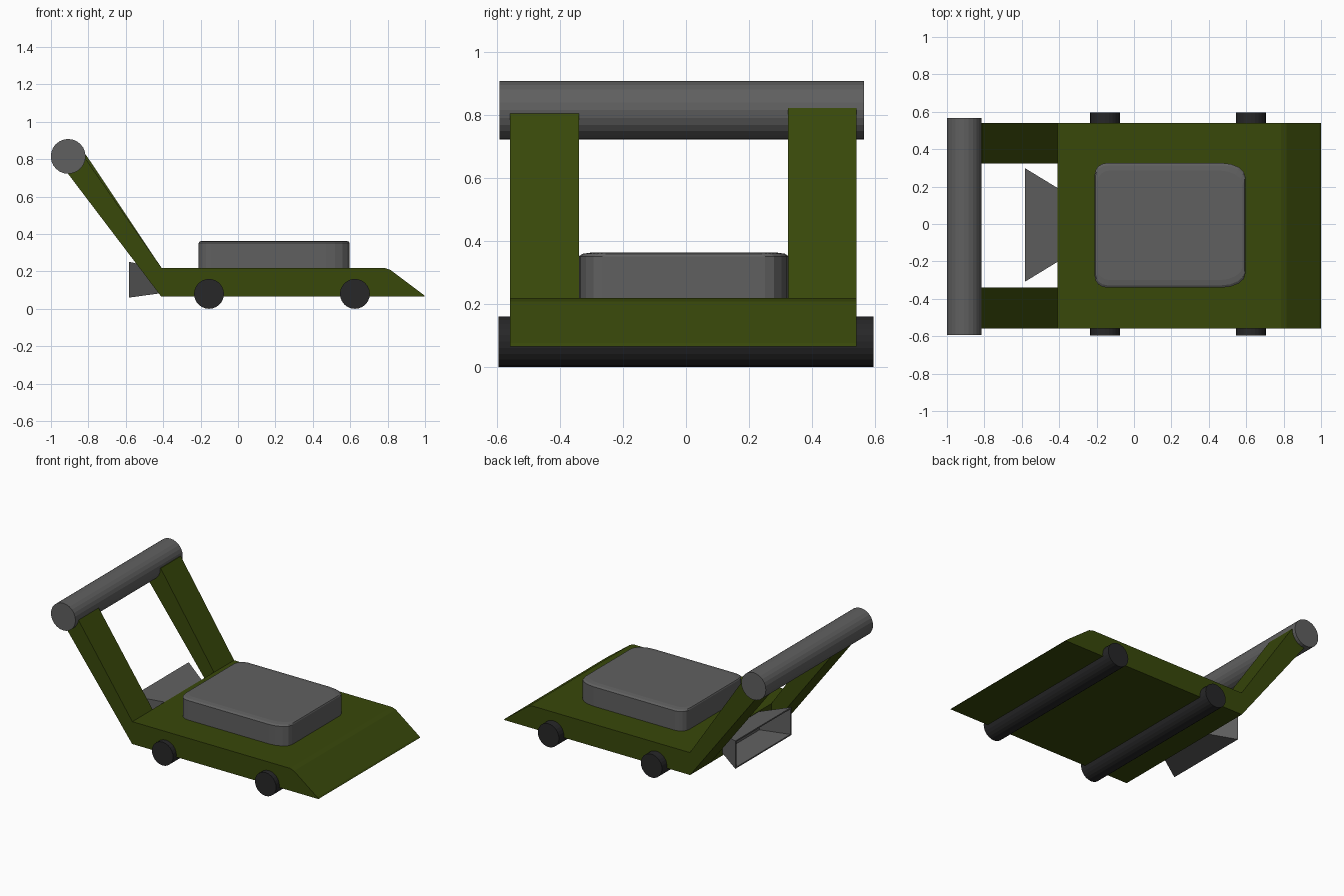
import bpy, bmesh
from math import pi, cos, sin

if "Cube" in bpy.data.objects:
    bpy.data.objects.remove(bpy.data.objects["Cube"])


def loft(name, rings, color):
    """Skin a list of equal-length vertex rings and cap both ends."""
    bm = bmesh.new()
    vs = [[bm.verts.new(p) for p in r] for r in rings]
    n = len(vs[0])
    for a, b in zip(vs, vs[1:]):
        for i in range(n):
            bm.faces.new((a[i], a[(i + 1) % n], b[(i + 1) % n], b[i]))
    bm.faces.new(vs[0])
    bm.faces.new(vs[-1])
    bmesh.ops.recalc_face_normals(bm, faces=bm.faces)
    mesh = bpy.data.meshes.new(name)
    bm.to_mesh(mesh)
    bm.free()
    mesh.materials.append(color)
    ob = bpy.data.objects.new(name, mesh)
    bpy.context.collection.objects.link(ob)
    return ob


def side_prism(name, profile, y0, y1, color):
    return loft(name, [[(x, y, z) for x, z in profile] for y in (y0, y1)], color)


def bar(name, x, z, r, y0, y1, color):
    ring = [(x + r * cos(2 * pi * i / 24), z + r * sin(2 * pi * i / 24)) for i in range(24)]
    return side_prism(name, ring, y0, y1, color)


def material(name, rgb):
    m = bpy.data.materials.new(name)
    m.diffuse_color = (*rgb, 1)
    m.use_nodes = True
    m.node_tree.nodes["Principled BSDF"].inputs["Base Color"].default_value = m.diffuse_color
    return m


green = material("olive_green", (0.04, 0.065, 0.003))
black = material("dark_rubber", (0.02, 0.02, 0.021))
grey = material("dark_grey", (0.117, 0.117, 0.117))

# Wedge-nosed deck
side_prism("deck", [(-0.41, 0.065), (1.0, 0.065), (0.992, 0.075), (0.815, 0.208),
                    (0.785, 0.218), (-0.41, 0.218)], -0.559, 0.541, green)

# Handle arms rising to the grip
for name, y0, y1, d in (("arm_right", -0.559, -0.34, 0.01), ("arm_left", 0.324, 0.541, 0)):
    side_prism(name, [(-0.41, 0.065), (-0.405, 0.213), (-0.812 - d, 0.822 - d),
                      (-0.87, 0.825), (-0.915, 0.73)], y0, y1, green)

# Grip bar, and wheels running the full width
bar("grip_bar", -0.908, 0.815, 0.093, -0.593, 0.566, grey)
for name, x in (("rear_wheels", -0.155), ("front_wheels", 0.625)):
    bar(name, x, 0.08, 0.08, -0.595, 0.595, black)

# Motor cover: rounded box with a softened top
cover = []
for z, ix, iy in ((0.18, 0, 0), (0.351, 0, 0), (0.359, 0.004, 0.012), (0.363, 0.015, 0.04)):
    ring = []
    for k, (sx, sy) in enumerate(((1, 1), (-1, 1), (-1, -1), (1, -1))):
        rx, ry = (0.125, 0.075) if sx > 0 else (0.065, 0.06)
        for j in range(5):
            # alternate quarter arcs run tangent to the neighbouring sides
            a = (k + j / 4) * pi / 2
            ring.append((0.193 + sx * (0.403 - ix - rx) + rx * cos(a),
                         -0.007 + sy * (0.333 - iy - ry) + ry * sin(a), z))
    cover.append(ring)
loft("motor_cover", cover, grey)


# Flared discharge chute, hollow and open at the rear
def rect(x, y0, y1, z0, z1):
    return [(x, y0, z0), (x, y1, z0), (x, y1, z1), (x, y0, z1)]


loft("discharge_chute", [
    rect(-0.40, -0.197, 0.187, 0.085, 0.213),
    rect(-0.582, -0.308, 0.298, 0.06, 0.251),
    rect(-0.582, -0.297, 0.287, 0.069, 0.242),
    rect(-0.42, -0.195, 0.185, 0.096, 0.206)], grey)
